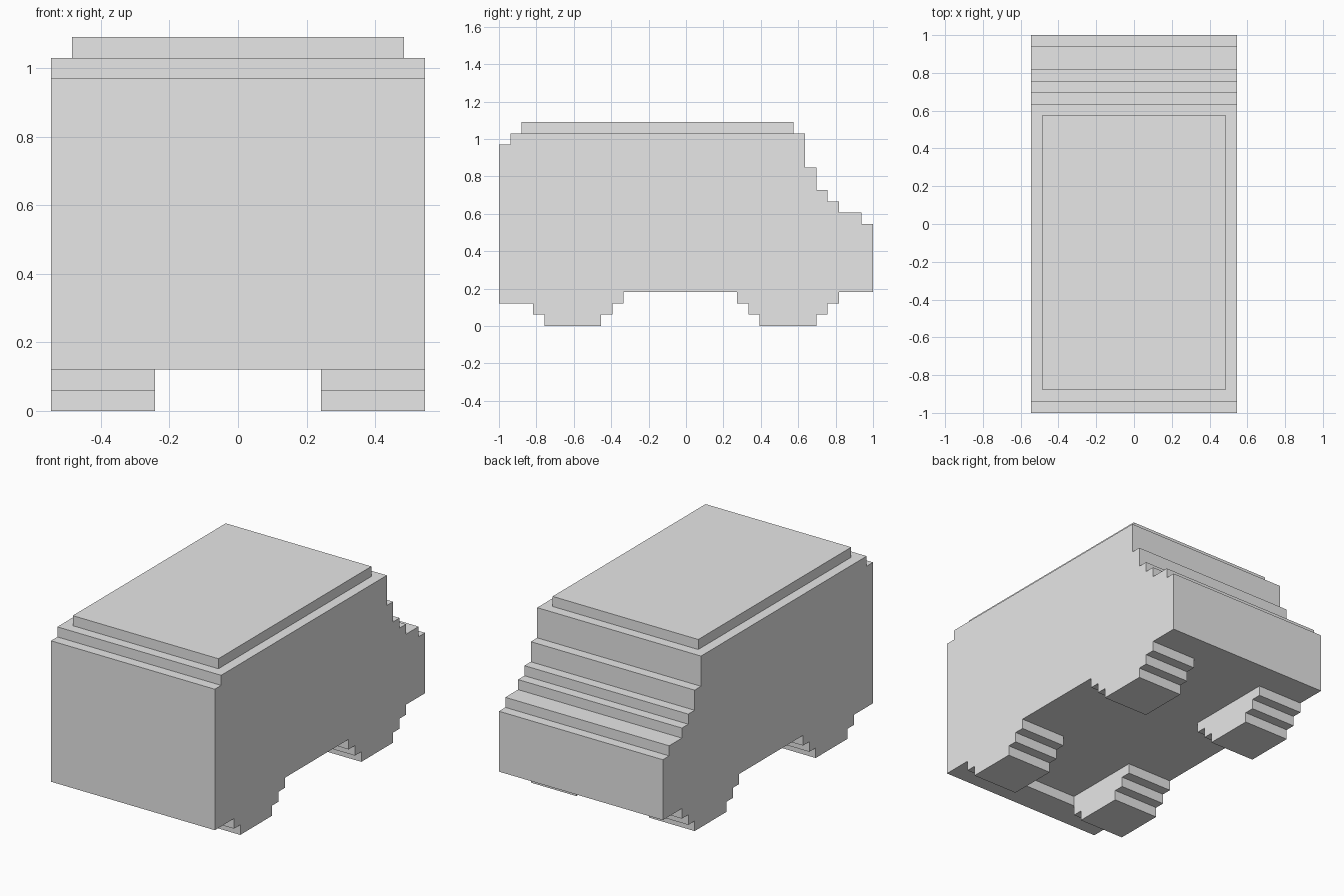
import bpy
import bmesh

UNIT = 2 / 33          # the model sits on a grid 33 steps long
MID = 33 / 2

cube = bpy.data.objects.get("Cube")
if cube:
    bpy.data.objects.remove(cube, do_unlink=True)

grey = bpy.data.materials.new("plain_grey")
grey.use_nodes = True
grey.diffuse_color = (0.8, 0.8, 0.8, 1)
grey.node_tree.nodes["Principled BSDF"].inputs["Base Color"].default_value = (0.8, 0.8, 0.8, 1)


def extrude_profile(name, profile, x0, x1):
    """Extrude a side profile of (y, z) grid steps from x0 to x1."""
    bm = bmesh.new()
    verts = [bm.verts.new((x0 * UNIT, (y - MID) * UNIT, z * UNIT)) for y, z in profile]
    face = bm.faces.new(verts)
    moved = bmesh.ops.extrude_face_region(bm, geom=[face])["geom"]
    top = [v for v in moved if isinstance(v, bmesh.types.BMVert)]
    bmesh.ops.translate(bm, verts=top, vec=((x1 - x0) * UNIT, 0, 0))
    bmesh.ops.recalc_face_normals(bm, faces=bm.faces)
    mesh = bpy.data.meshes.new(name)
    bm.to_mesh(mesh)
    bm.free()
    mesh.materials.append(grey)
    obj = bpy.data.objects.new(name, mesh)
    bpy.context.collection.objects.link(obj)
    return obj


def stairs(points):
    """Turn corner points into a stepped outline: along y, then along z."""
    out = [points[0]]
    for y, z in points[1:]:
        if y != out[-1][0] and z != out[-1][1]:
            out.append((y, out[-1][1]))
        out.append((y, z))
    return out


# Body with low front bumper, stepped front edge and stepped rear slope
body = stairs([(0, 2), (3, 3), (33, 9), (32, 10), (30, 11), (29, 12),
               (28, 14), (27, 17), (1, 16), (0, 16)])
extrude_profile("body", body, -9, 9)

# Roof panel
extrude_profile("roof", [(2, 17), (26, 17), (26, 18), (2, 18)], -8, 8)

# Stepped wheels, one pair at the front and one at the rear
front_wheel = [(3, 3), (3, 1), (4, 1), (4, 0), (9, 0), (9, 1),
               (10, 1), (10, 2), (11, 2), (11, 3)]
rear_wheel = [(21, 3), (21, 2), (22, 2), (22, 1), (23, 1), (23, 0),
              (28, 0), (28, 1), (29, 1), (29, 2), (30, 2), (30, 3)]
for place, profile in (("front", front_wheel), ("rear", rear_wheel)):
    extrude_profile(place + "_left_wheel", profile, 4, 9)
    extrude_profile(place + "_right_wheel", profile, -9, -4)
